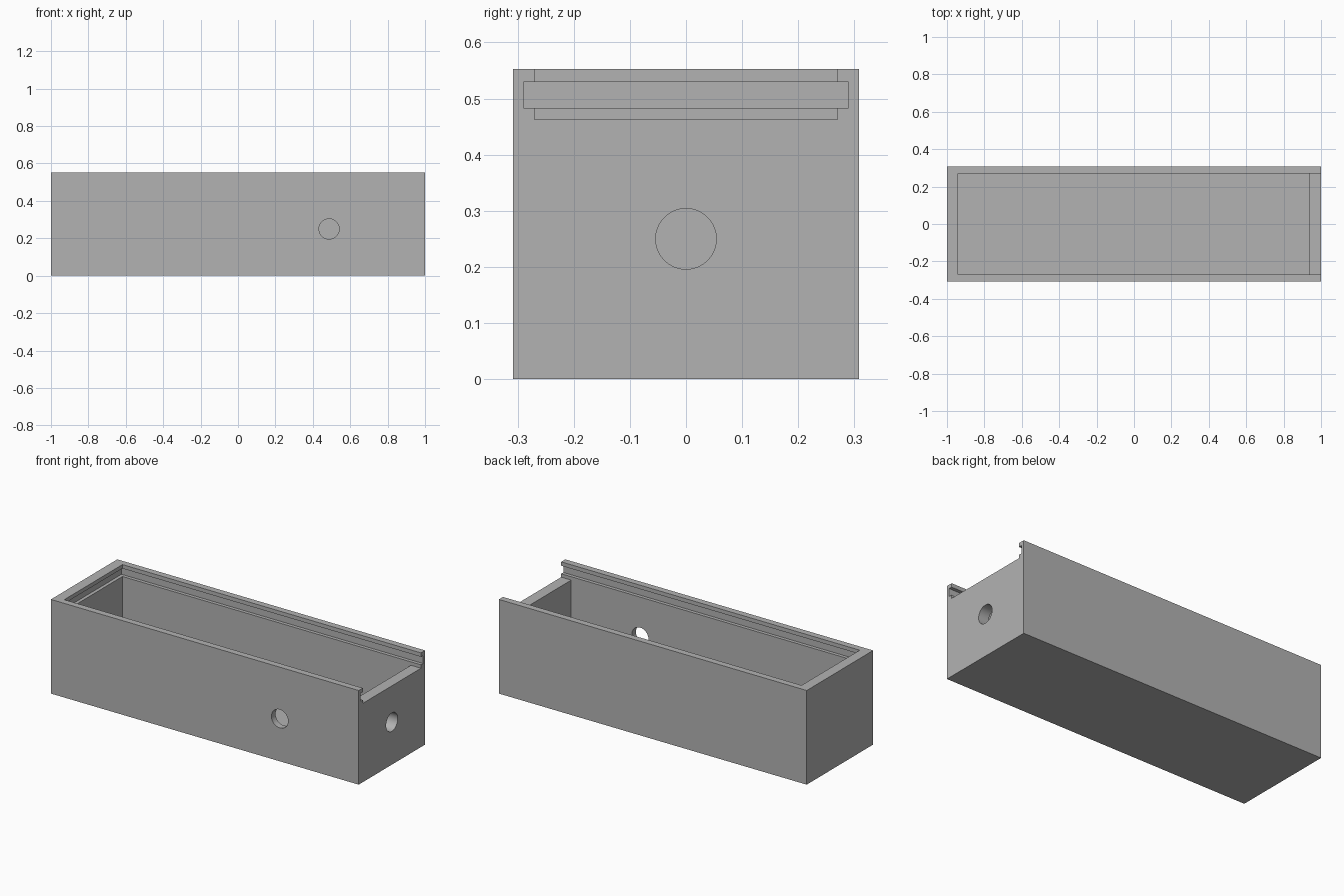
import bpy, math
from mathutils import Vector

cube = bpy.data.objects.get("Cube")
if cube:
    bpy.data.objects.remove(cube, do_unlink=True)

grey = bpy.data.materials.new("plain_grey")
grey.use_nodes = True
grey.diffuse_color = (0.45, 0.45, 0.45, 1)
grey.node_tree.nodes["Principled BSDF"].inputs["Base Color"].default_value = grey.diffuse_color

HALF_Y, TOP = 0.308, 0.553
INNER_Y, FLOOR = 0.27, 0.037
LEDGE = 0.463          # height of the low end wall
HOLE_Z, HOLE_R = 0.25, 0.054


def box(name, x, y, z):
    """Box spanning the given ranges, with its mesh in world coordinates."""
    bpy.ops.mesh.primitive_cube_add(size=1)
    ob = bpy.context.object
    ob.name = name
    for v in ob.data.vertices:
        v.co = Vector([r[0] if c < 0 else r[1] for c, r in zip(v.co, (x, y, z))])
    return ob


def drill(name, centre, rotation):
    bpy.ops.mesh.primitive_cylinder_add(vertices=64, radius=HOLE_R, depth=0.2,
                                        location=centre, rotation=rotation)
    ob = bpy.context.object
    ob.name = name
    return ob


# Solid block
body = box("box_body", (-1, 1), (-HALF_Y, HALF_Y), (0, TOP))

# Cavity, open lid channel, side grooves and cable holes
cutters = [
    box("cavity_cutter", (-0.94, 0.935), (-INNER_Y, INNER_Y), (FLOOR, 0.7)),
    box("channel_cutter", (-0.94, 1.1), (-INNER_Y, INNER_Y), (LEDGE, 0.7)),
    box("groove_cutter", (-0.96, 1.1), (-0.29, 0.29), (0.483, 0.53)),
    drill("front_hole_cutter", (0.487, -HALF_Y, HOLE_Z), (math.pi / 2, 0, 0)),
    drill("end_hole_cutter", (1, 0, HOLE_Z), (0, math.pi / 2, 0)),
]

bpy.ops.object.select_all(action='DESELECT')
body.select_set(True)
bpy.context.view_layer.objects.active = body
for cutter in cutters:
    cutter.hide_render = True
    mod = body.modifiers.new(cutter.name, 'BOOLEAN')
    mod.operation = 'DIFFERENCE'
    mod.solver = 'EXACT'
    mod.object = cutter
    bpy.ops.object.modifier_apply(modifier=mod.name)
for cutter in cutters:
    bpy.data.objects.remove(cutter, do_unlink=True)

body.data.materials.clear()
body.data.materials.append(grey)
bpy.ops.object.shade_smooth_by_angle(angle=math.radians(30))
